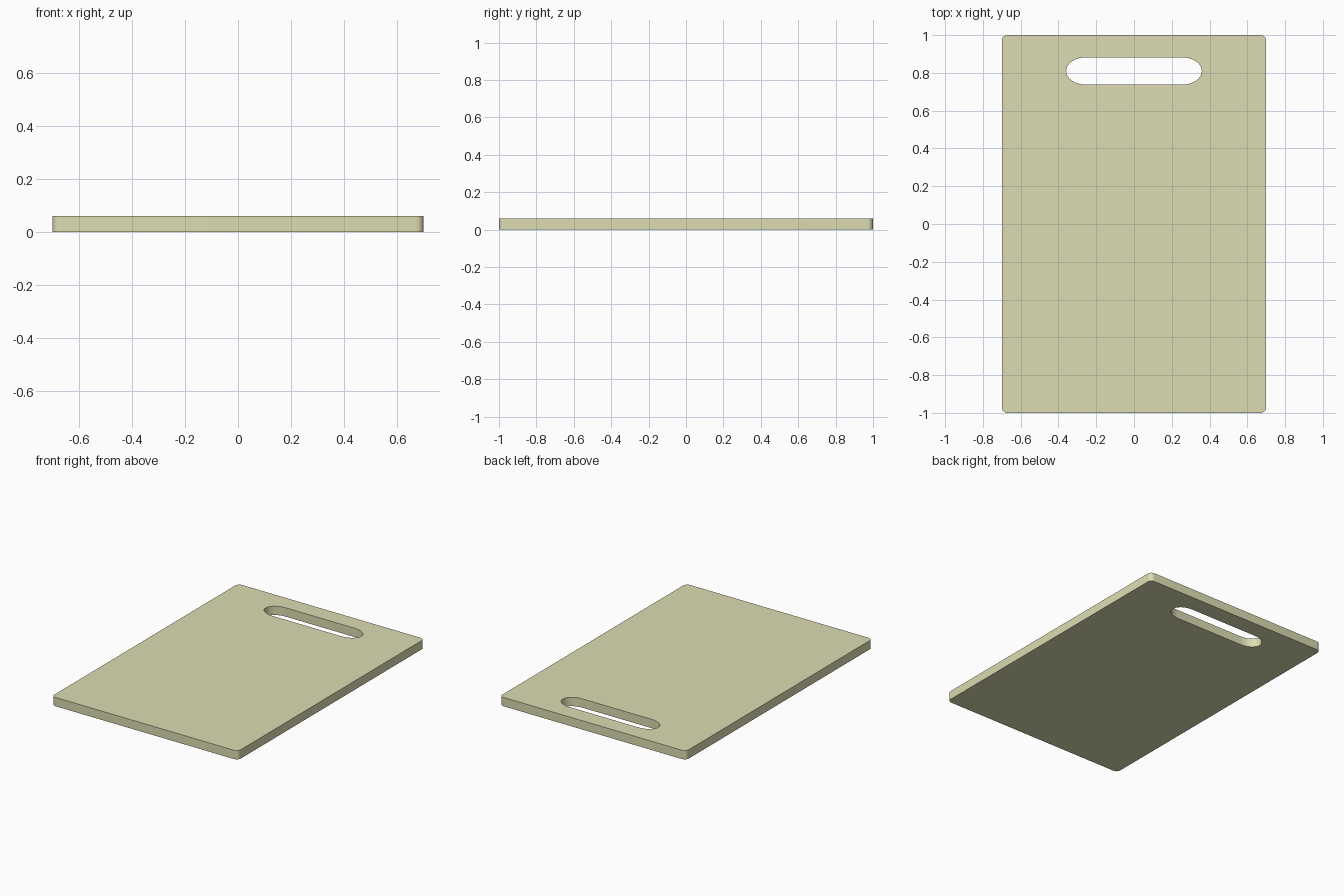
import bpy, bmesh
from math import sin, cos, pi, radians

if "Cube" in bpy.data.objects:
    bpy.data.objects.remove(bpy.data.objects["Cube"])

THICK = 0.06


def rounded_outline(half_x, half_y, rx, ry, cy=0.0, steps=8):
    """Closed outline of a rectangle with elliptical corners."""
    pts = []
    for q, (sx, sy) in enumerate(((1, 1), (-1, 1), (-1, -1), (1, -1))):
        for i in range(steps + 1):
            a = (q + i / steps) * pi / 2
            p = (sx * (half_x - rx) + rx * cos(a),
                 cy + sy * (half_y - ry) + ry * sin(a))
            # skip points that coincide where two corners meet
            if not pts or abs(p[0] - pts[-1][0]) + abs(p[1] - pts[-1][1]) > 1e-5:
                pts.append(p)
    if abs(pts[0][0] - pts[-1][0]) + abs(pts[0][1] - pts[-1][1]) < 1e-5:
        pts.pop()
    return pts


bm = bmesh.new()
# board outline and grip slot
for outline in (rounded_outline(0.70, 1.0, 0.03, 0.03),
                rounded_outline(0.359, 0.0715, 0.10, 0.0715, cy=0.81)):
    vs = [bm.verts.new((x, y, 0)) for x, y in outline]
    for a, b in zip(vs, vs[1:] + vs[:1]):
        bm.edges.new((a, b))

# fill around the slot, then thicken
bmesh.ops.triangle_fill(bm, edges=bm.edges[:], use_beauty=True, normal=(0, 0, 1))
ext = bmesh.ops.extrude_face_region(bm, geom=bm.faces[:], use_keep_orig=True)
top = [g for g in ext["geom"] if isinstance(g, bmesh.types.BMVert)]
bmesh.ops.translate(bm, verts=top, vec=(0, 0, THICK))
bmesh.ops.recalc_face_normals(bm, faces=bm.faces[:])

mesh = bpy.data.meshes.new("cutting_board")
bm.to_mesh(mesh)
bm.free()
board = bpy.data.objects.new("cutting_board", mesh)
bpy.context.collection.objects.link(board)

# pale yellow plastic
mat = bpy.data.materials.new("pale_yellow")
mat.diffuse_color = (0.72, 0.72, 0.45, 1)
mat.use_nodes = True
mat.node_tree.nodes["Principled BSDF"].inputs["Base Color"].default_value = mat.diffuse_color
mesh.materials.append(mat)

bpy.context.view_layer.objects.active = board
board.select_set(True)
bpy.ops.object.shade_smooth_by_angle(angle=radians(30))
